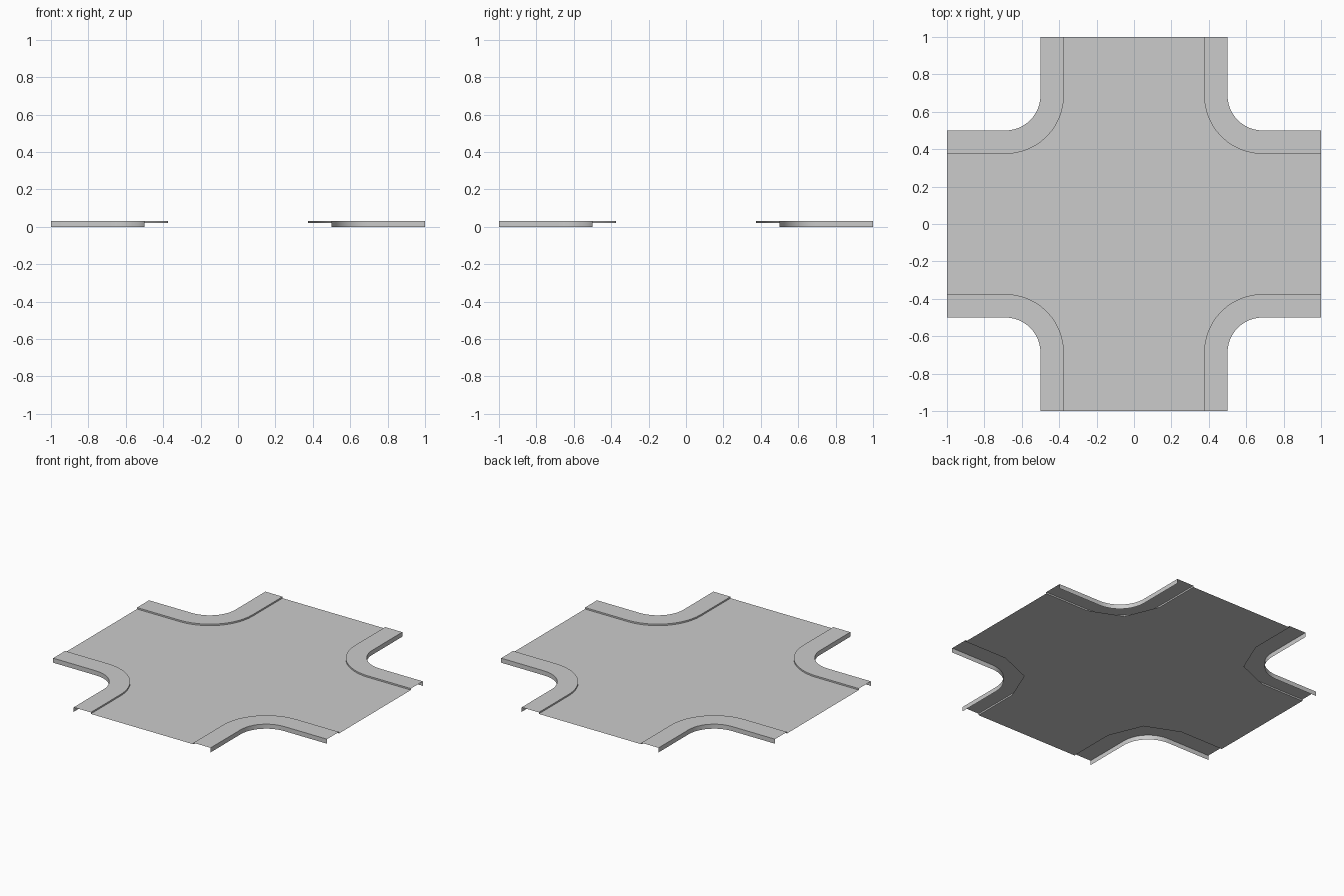
import bpy, bmesh
from math import cos, sin, pi

if "Cube" in bpy.data.objects:
    bpy.data.objects.remove(bpy.data.objects["Cube"])

C = 0.6875                    # centre of each corner curve
R_OUT, R_IN = 0.1875, 0.3125  # outer and inner kerb radii
ROAD_Z, TOP_Z = 0.02, 0.03


def corner_path(r, steps):
    """Plan line of one corner: straight, quarter curve, straight."""
    arc = [(C - r * cos(pi / 2 * i / steps), C - r * sin(pi / 2 * i / steps))
           for i in range(steps + 1)]
    return [(C - r, 1)] + arc + [(1, C - r)]


def turned(p, k):
    """Turn a plan point by k quarter turns."""
    x, y = p
    for _ in range(k):
        x, y = -y, x
    return x, y


def finish(bm, name):
    mesh = bpy.data.meshes.new(name)
    bm.to_mesh(mesh)
    bm.free()
    obj = bpy.data.objects.new(name, mesh)
    bpy.context.collection.objects.link(obj)
    return obj


# Kerbs: open profile swept round each corner
profile = [(R_OUT, 0), (R_OUT, TOP_Z), (R_IN, TOP_Z), (R_IN, ROAD_Z)]
names = ["back_right", "back_left", "front_left", "front_right"]
for k, name in enumerate(names):
    bm = bmesh.new()
    rails = [[bm.verts.new((*turned(p, k), z)) for p in corner_path(r, 12)]
             for r, z in profile]
    for a, b in zip(rails, rails[1:]):
        for i in range(len(a) - 1):
            bm.faces.new((a[i], b[i], b[i + 1], a[i + 1]))
    kerb = finish(bm, "kerb_" + name)
    bpy.ops.object.select_all(action='DESELECT')
    kerb.select_set(True)
    bpy.context.view_layer.objects.active = kerb
    bpy.ops.object.shade_smooth_by_angle()

# Road: flat cross-shaped sheet, coarse corners tucked under the kerbs
bm = bmesh.new()
outline = []
for k in range(4):
    outline += [turned(p, k) for p in reversed(corner_path(R_IN, 2))]
road_face = bm.faces.new([bm.verts.new((x, y, ROAD_Z)) for x, y in outline])
road_face.normal_update()
if road_face.normal.z < 0:
    road_face.normal_flip()
bmesh.ops.triangulate(bm, faces=[road_face])
finish(bm, "road_surface")
